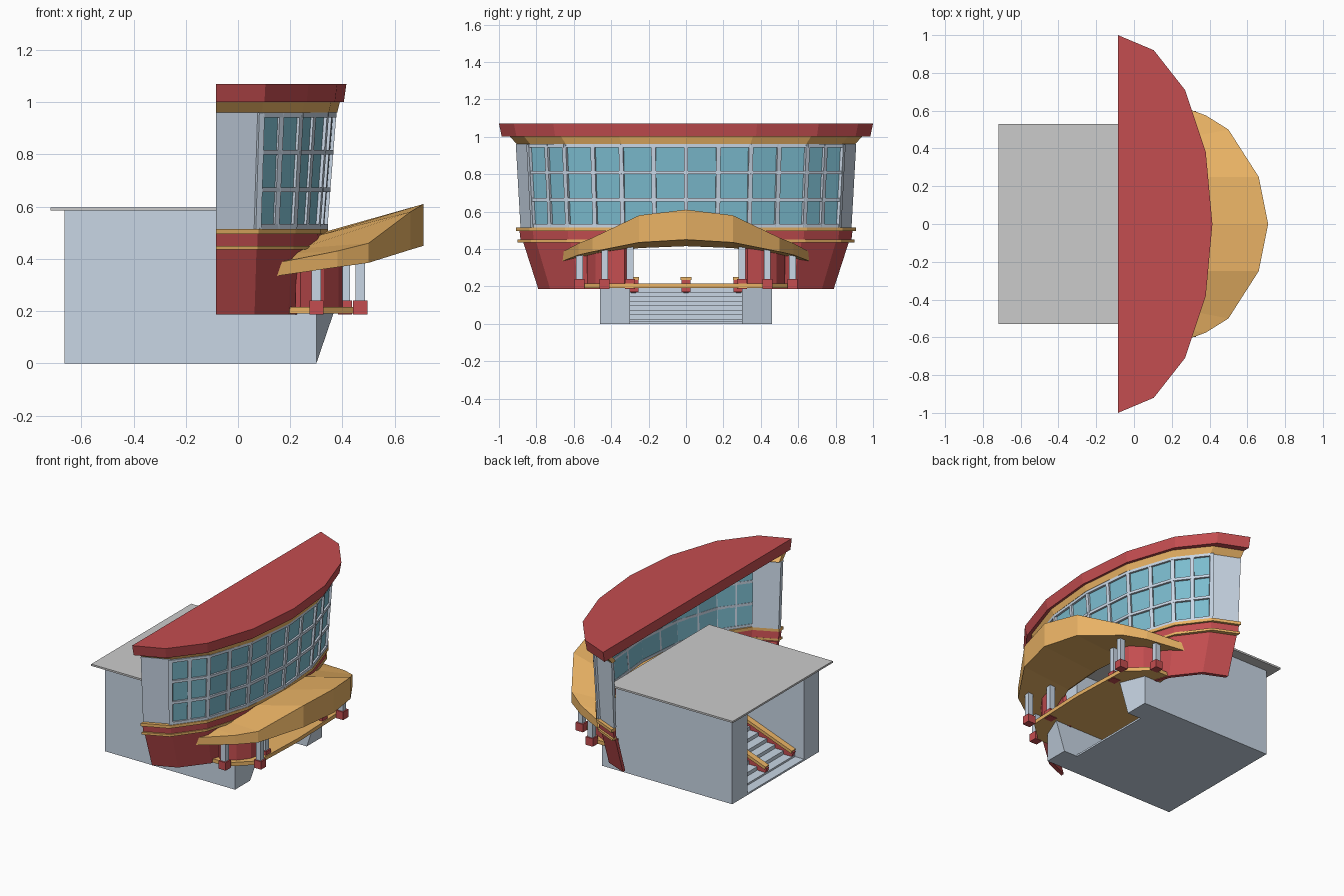
import bpy, bmesh
from mathutils import Vector, Matrix

if "Cube" in bpy.data.objects:
    bpy.data.objects.remove(bpy.data.objects["Cube"])


def mat(name, col):
    m = bpy.data.materials.new(name)
    m.diffuse_color = (*col, 1)
    m.use_nodes = True
    m.node_tree.nodes["Principled BSDF"].inputs["Base Color"].default_value = m.diffuse_color
    return m


RED = mat("red", (.55, .075, .08))
GOLD = mat("gold", (.82, .45, .13))
PALE = mat("pale", (.58, .67, .78))
GLASS = mat("glass", (.2, .5, .62))


def finish(name, bm, m):
    bmesh.ops.recalc_face_normals(bm, faces=bm.faces)
    me = bpy.data.meshes.new(name)
    bm.to_mesh(me)
    bm.free()
    ob = bpy.data.objects.new(name, me)
    bpy.context.collection.objects.link(ob)
    if m:
        me.materials.append(m)
    return ob


def loft(name, ribs, m):
    """Skin equal-length closed sections and cap both ends."""
    bm = bmesh.new()
    rows = [[bm.verts.new(p) for p in r] for r in ribs]
    n = len(rows[0])
    for a, b in zip(rows, rows[1:]):
        for i in range(n):
            j = (i + 1) % n
            bm.faces.new((a[i], a[j], b[j], b[i]))
    bm.faces.new(rows[0])
    bm.faces.new(rows[-1])
    return finish(name, bm, m)


def boxes(name, items, m):
    """Axis-aligned boxes given as (x0, x1, y0, y1, z0, z1)."""
    bm = bmesh.new()
    for x0, x1, y0, y1, z0, z1 in items:
        M = Matrix.Translation(((x0 + x1) / 2, (y0 + y1) / 2, (z0 + z1) / 2)) \
            @ Matrix.Diagonal((x1 - x0, y1 - y0, z1 - z0, 1))
        bmesh.ops.create_cube(bm, size=1, matrix=M)
    return finish(name, bm, m)


def beams(name, pairs, w, h, m):
    bm = bmesh.new()
    for p, q in pairs:
        p, q = Vector(p), Vector(q)
        d = q - p
        M = Matrix.Translation((p + q) / 2) @ d.to_track_quat('X', 'Z').to_matrix().to_4x4() \
            @ Matrix.Diagonal((d.length, w, h, 1))
        bmesh.ops.create_cube(bm, size=1, matrix=M)
    return finish(name, bm, m)


# Bowed plan shared by all facade layers, scaled about the flat back edge
BACK = -.085
HALF = [(BACK, 1), (.105, .92), (.27, .71), (.38, .38), (.415, 0)]
PLAN = [(x, -y) for x, y in HALF] + HALF[-2::-1]


def at(u, kx, ky, z):
    i = min(int(u), 7)
    f = u - i
    x = PLAN[i][0] * (1 - f) + PLAN[i + 1][0] * f
    y = PLAN[i][1] * (1 - f) + PLAN[i + 1][1] * f
    return (BACK + (x - BACK) * kx, y * ky, z)


def shell(name, lo, hi, m, first=0, last=8, t=.025):
    ribs = []
    for i in range(first, last + 1):
        (a, b, z0), (c, d, z1) = lo, hi
        ribs.append([at(i, a, b, z0), at(i, c, d, z1),
                     at(i, c - 2 * t, d - t, z1), at(i, a - 2 * t, b - t, z0)])
    return loft(name, ribs, m)


# Roof and stacked facade bands
loft("roof_cap", [[at(i, kx, ky, z) for i in range(9)]
                  for kx, ky, z in ((.98, .985, 1.0), (1, 1, 1.07))], RED)
shell("cornice", (.93, .905, .96), (.95, .94, 1.0), GOLD, t=.04)
shell("upper_gold_trim", (.86, .91, .495), (.86, .91, .515), GOLD, t=.045)
shell("red_band", (.835, .885, .45), (.84, .89, .495), RED)
shell("lower_gold_trim", (.84, .9, .435), (.84, .9, .45), GOLD, t=.04)
for n, a, b in (("front", 0, 3), ("back", 5, 8)):
    shell("red_wall_" + n, (.78, .79, .187), (.82, .87, .435), RED, a, b)

# Window wall with solid ends
W0, W1 = (.83, .885, .515), (.9, .91, .96)
shell("wall_end_front", W0, W1, PALE, 0, 1)
shell("wall_end_back", W0, W1, PALE, 7, 8)
shell("glass", W0, W1, GLASS, 1, 7, t=.012)


def wall_pt(u, f):
    return at(u, *[a + (b - a) * f for a, b in zip(W0, W1)])


us = [1 + i / 2 for i in range(13)]
beams("window_uprights", [(wall_pt(u, 0), wall_pt(u, 1)) for u in us], .024, .024, PALE)
beams("window_rails", [(wall_pt(a, f), wall_pt(b, f)) for f in (.02, .335, .66, .98)
                       for a, b in zip(us, us[1:])], .026, .018, PALE)

# Entrance canopy: outer x, y, top, bottom then inner x, y, top, bottom
half = [(.15, .66, .385, .335, .12, .62, .385, .335),
        (.38, .575, .43, .368, .2, .55, .42, .36),
        (.5, .5, .46, .385, .24, .45, .44, .375),
        (.66, .25, .58, .435, .31, .25, .49, .405),
        (.71, 0, .61, .45, .32, 0, .50, .415)]
prof = [(r, -1) for r in half] + [(r, 1) for r in half[-2::-1]]
loft("canopy", [[(r[0], s * r[1], r[2]), (r[0], s * r[1], r[3]),
                 (r[4], s * r[5], r[7]), (r[4], s * r[5], r[6])] for r, s in prof], GOLD)

# Columns, landing and curved entrance walls
cols = [(x, s * y, z) for x, y, z in ((.3, .57, .37), (.468, .435, .4), (.41, .3, .43))
        for s in (-1, 1)]
boxes("columns", [(x - .018, x + .018, y - .018, y + .018, .23, z) for x, y, z in cols], PALE)
boxes("column_bases", [(x - .027, x + .027, y - .027, y + .027, .187, .24)
                       for x, y, z in cols], RED)
edge = [(-.1, -.3), (.18, -.3), (.18, -.55), (.3, -.55), (.44, -.42), (.455, 0)]
edge += [(x, -y) for x, y in edge[-2::-1]]
loft("landing", [[(x, y, z) for x, y in edge] for z in (.19, .215)], GOLD)
for n, s in (("front", -1), ("back", 1)):
    path = [(.24, .53), (.33, .485), (.385, .41), (.4, .33)]
    loft("entrance_wall_" + n, [[(x, s * y, .2), (x, s * y, .41), (x - .02, s * (y - .015), .41),
                                 (x - .02, s * (y - .015), .2)] for x, y in path], RED)

# Rear block: side walls, flared front plinths, floor and flat roof
for n, s in (("front", -1), ("back", 1)):
    boxes("side_wall_" + n, [(-.665, .2, *sorted((s * .3, s * .46)), 0, .587)], PALE)
    o, i = s * .46, s * .3
    loft("plinth_" + n, [[(.2, o, 0), (.2, i, 0), (.2, i, .19), (.2, o, .19)],
                         [(.3, o, 0), (.3, i, 0), (.365, i, .19), (.3, o, .19)]], PALE)
boxes("floor", [(-.665, .2, -.3, .3, 0, .012)], PALE)
boxes("flat_roof", [(-.718, .2, -.53, .53, .585, .597)], None)

# Stairs rising from the rear, with three sloping rails
N, h, run = 8, .19 / 8, .5 / 8
boxes("stairs", [(-.6 + i * run, -.6 + (i + 1) * run + .01, -.3, .3, i * h, (i + 1) * h)
                 for i in range(N)], PALE)
ys = (-.28, 0, .28)
beams("rail_tops", [((-.6, y, .055), (-.1, y, .24)) for y in ys], .04, .02, GOLD)
beams("rail_sides", [((-.6, y, .03), (-.1, y, .21)) for y in ys], .026, .05, RED)
boxes("rail_posts", [(-.11, -.07, y - .025, y + .025, .17, .235) for y in ys], RED)
boxes("rail_caps", [(-.115, -.065, y - .03, y + .03, .235, .25) for y in ys], GOLD)
